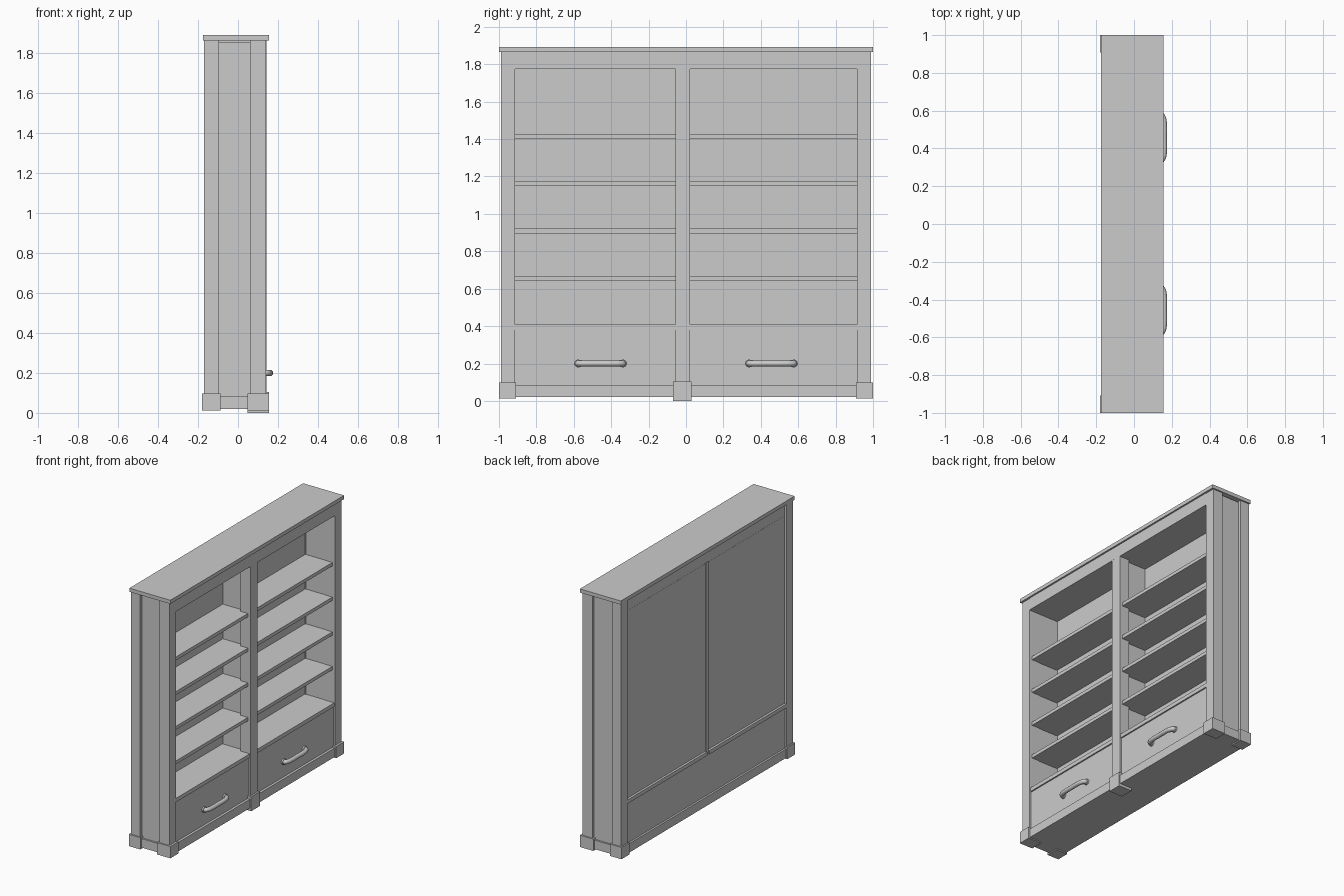
import bpy, bmesh

if "Cube" in bpy.data.objects:
    bpy.data.objects.remove(bpy.data.objects["Cube"])


def box(name, x0, x1, y0, y1, z0, z1):
    """Axis-aligned board given by its extents."""
    bm = bmesh.new()
    bmesh.ops.create_cube(bm, size=1)
    for v in bm.verts:
        v.co.x = x1 if v.co.x > 0 else x0
        v.co.y = y1 if v.co.y > 0 else y0
        v.co.z = z1 if v.co.z > 0 else z0
    me = bpy.data.meshes.new(name)
    bm.to_mesh(me)
    bm.free()
    ob = bpy.data.objects.new(name, me)
    bpy.context.collection.objects.link(ob)
    return ob


def mirrored_box(name, x0, x1, y0, y1, z0, z1):
    """Board on the +y end and its twin on the -y end."""
    box(name + "_a", x0, x1, y0, y1, z0, z1)
    box(name + "_b", x0, x1, -y1, -y0, z0, z1)


# Top slab, and the head rail that closes the bays below it
box("top_slab", -0.175, 0.155, -1, 1, 1.865, 1.892)
box("head_rail", -0.153, 0.143, -0.915, 0.915, 1.775, 1.865)

# Corner posts with recessed side panels
mirrored_box("front_post", 0.06, 0.14, 0.915, 0.99, 0.05, 1.865)
mirrored_box("back_post", -0.17, -0.095, 0.915, 0.99, 0.05, 1.865)
mirrored_box("side_panel", -0.095, 0.06, 0.918, 0.972, 0.05, 1.858)

# Centre post and thinner divider behind it
box("centre_post", 0.06, 0.1425, -0.057, 0.022, 0.05, 1.86)
box("divider", -0.16, 0.06, -0.032, -0.003, 0.05, 1.78)

# Back panels
box("upper_back_panel", -0.154, -0.10, -0.915, 0.915, 0.41, 1.775)
box("lower_back_panel", -0.158, -0.10, -0.915, 0.915, 0.08, 0.38)

# Base plinth and feet
box("plinth", -0.172, 0.145, -0.985, 0.985, 0.02, 0.085)
mirrored_box("front_foot", 0.047, 0.155, 0.908, 1.0, 0.012, 0.098)
mirrored_box("back_foot", -0.18, -0.087, 0.908, 1.0, 0.012, 0.098)
box("centre_foot", 0.047, 0.155, -0.07, 0.03, 0.0, 0.105)

# Shelves, drawers and handles for both bays
for side, y0, y1 in (("left", -0.918, -0.03), ("right", -0.005, 0.918)):
    for i, z in enumerate((0.644, 0.896, 1.149, 1.401)):
        box(f"{side}_shelf_{i + 1}", -0.11, 0.12, y0, y1, z, z + 0.025)
    box(f"{side}_bay_floor", -0.168, 0.135, y0, y1, 0.38, 0.408)
    box(f"{side}_drawer", -0.10, 0.127, y0, y1, 0.08, 0.378)

    yc = -0.457 if side == "left" else 0.457
    # Bowed handle
    cu = bpy.data.curves.new(f"{side}_handle", "CURVE")
    cu.dimensions = "3D"
    cu.bevel_depth = 0.016
    cu.bevel_resolution = 4
    path = [(0.12, -0.121), (0.143, -0.119), (0.153, -0.104), (0.158, -0.08), (0.159, 0),
            (0.158, 0.08), (0.153, 0.104), (0.143, 0.119), (0.12, 0.121)]
    sp = cu.splines.new("BEZIER")
    sp.bezier_points.add(len(path) - 1)
    sp.resolution_u = 5
    for p, (x, y) in zip(sp.bezier_points, path):
        p.co = (x, yc + y, 0.2)
        p.handle_left_type = p.handle_right_type = "AUTO"
    ob = bpy.data.objects.new(cu.name, cu)
    bpy.context.collection.objects.link(ob)
    # Round mounting collars
    for d in (-0.12, 0.12):
        bpy.ops.mesh.primitive_cylinder_add(vertices=24, radius=0.021, depth=0.012,
                                            location=(0.132, yc + d, 0.2),
                                            rotation=(0, 1.570796, 0))
        bpy.context.object.name = f"{side}_handle_collar"
        bpy.ops.object.shade_smooth_by_angle()
